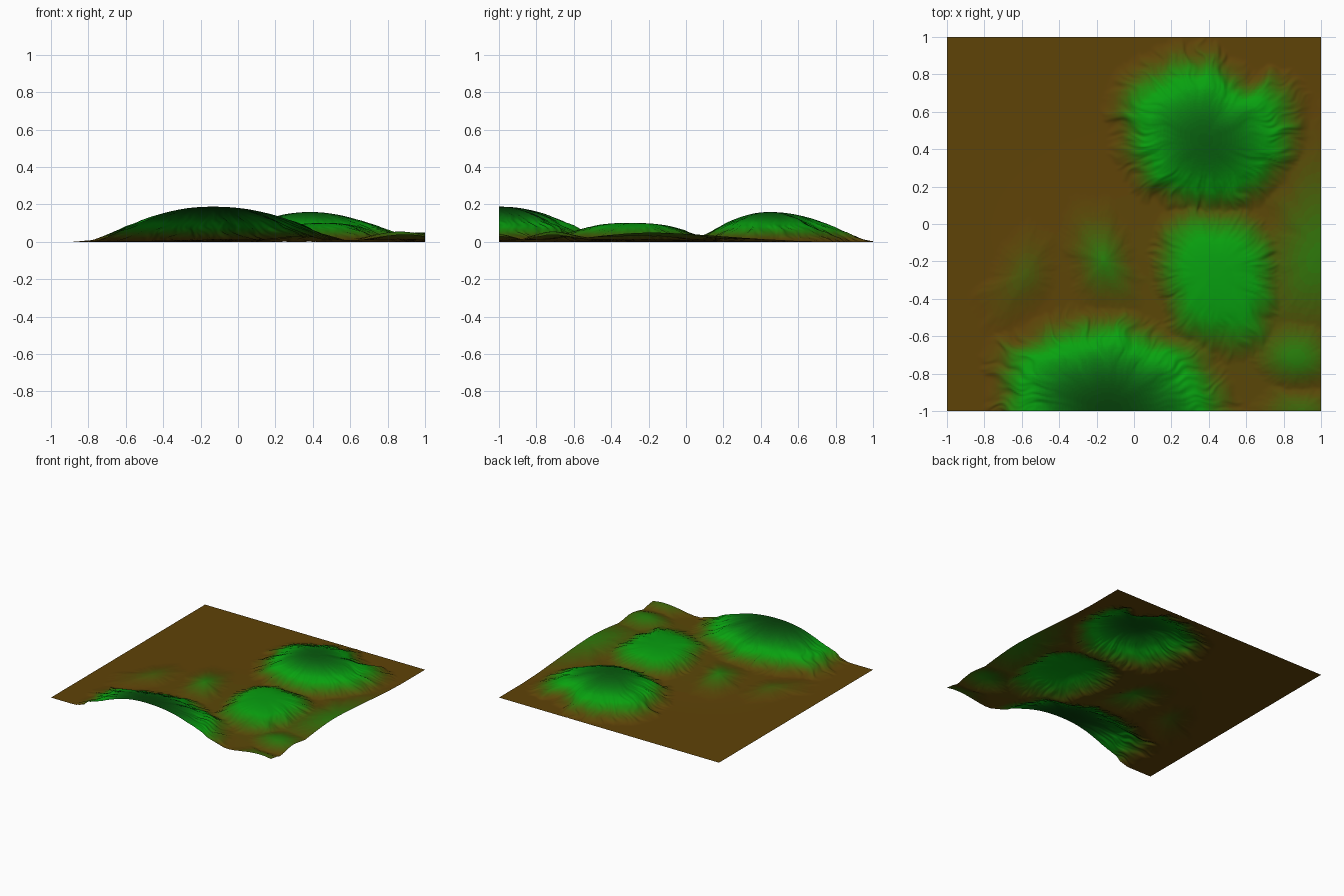
import bpy, bmesh, math
from mathutils import Vector, noise

if "Cube" in bpy.data.objects:
    bpy.data.objects.remove(bpy.data.objects["Cube"])

N = 260  # grid cells per side

# Hills: centre x, y, height, steepness power, foot radius every 30 degrees from +x
HILLS = [
    (-0.14, -1.0, 0.187, 2.2, [.74, .67, .57, .57, .60, .74, .66, .7, .7, .7, .7, .7]),
    (0.38, 0.45, 0.158, 2.1, [.58, .62, .46, .56, .57, .61, .52, .50, .44, .42, .45, .52]),
    (0.43, -0.26, 0.083, 2.8, [.37, .40, .40, .38, .44, .40, .35, .34, .44, .47, .53, .42]),
    (-0.16, -0.20, 0.046, 1.3, [.17, .18, .24, .36, .38, .29, .21, .21, .26, .28, .33, .25]),
    (-0.58, -0.27, 0.027, 1.5, [.17, .20, .28, .31, .23, .19, .20, .35, .40, .25, .20, .18]),
    (1.00, -0.15, 0.034, 1.8, [.3, .3, .5, .85, .55, .35, .33, .36, .45, .45, .4, .3]),
    (0.87, -0.72, 0.040, 1.8, [.27, .24, .22, .21, .22, .24, .26, .22, .19, .18, .20, .24]),
    (0.90, -1.00, 0.034, 1.8, [.25, .2, .15, .13, .15, .24, .30, .2, .2, .2, .2, .2]),
]


def foot_radius(radii, ang):
    t = (ang / math.tau * 12) % 12
    i = int(t) % 12
    f = t - int(t)
    f = f * f * (3 - 2 * f)
    return radii[i] * (1 - f) + radii[(i + 1) % 12] * f


def hill(x, y, k):
    cx, cy, h, p, radii = HILLS[k]
    dx, dy = x - cx, y - cy
    dist = math.hypot(dx, dy)
    if dist > 1.0:
        return 0.0
    # bend the gullies a little, then carve them radially
    ang = math.atan2(dy, dx) + 0.12 * noise.noise(Vector((x * 9, y * 9, k)))
    d = dist / foot_radius(radii, ang)
    c, s = math.cos(ang), math.sin(ang)
    gully = sum(a * noise.noise(Vector((c * n, s * n, d * n * 0.3 + 9 * k)))
                for a, n in ((.4, 4), (.28, 11), (.22, 24)))
    d *= 1 + 0.16 * gully * min(1, d * 1.6)
    return h * (1 - d ** p) ** 1.6 if d < 1 else 0.0


def height(x, y):
    # broad rise towards the front right, plus blended hills
    base = 0.022 * math.exp(-((x - 0.75) / 0.6) ** 2 - ((y + 0.4) / 0.55) ** 2)
    base += 0.007 * math.exp(-((x + 0.1) / 0.45) ** 2 - ((y + 0.25) / 0.4) ** 2)
    return base + sum(hill(x, y, k) ** 3 for k in range(len(HILLS))) ** (1 / 3)


# Colour bands as seen: brown soil, bright green slopes, dark green summits
STOPS = [(0.0, (.325, .235, .055)), (0.015, (.30, .26, .055)), (0.035, (.23, .34, .06)),
         (0.055, (.14, .44, .065)), (0.08, (.06, .55, .075)), (0.10, (.055, .54, .08)),
         (0.15, (.06, .35, .08)), (0.19, (.05, .22, .06))]
BANDS = 48
TOP = 0.19


def band_colour(z):
    for (z0, a), (z1, b) in zip(STOPS, STOPS[1:]):
        if z <= z1 + 1e-6:
            f = (z - z0) / (z1 - z0)
            # displayed tone back to linear
            return [((u + (v - u) * f) / 0.87) ** 2.2 for u, v in zip(a, b)] + [1]


# Terrain sheet
bm = bmesh.new()
bmesh.ops.create_grid(bm, x_segments=N, y_segments=N, size=1)
for v in bm.verts:
    v.co.z = height(v.co.x, v.co.y)
for f in bm.faces:
    f.smooth = True
    f.material_index = min(BANDS - 1, int(f.calc_center_median().z / TOP * BANDS))
mesh = bpy.data.meshes.new("terrain")
for i in range(BANDS):
    m = bpy.data.materials.new(f"ground_band_{i}")
    m.diffuse_color = band_colour(i / (BANDS - 1) * TOP)
    m.use_nodes = True
    m.node_tree.nodes["Principled BSDF"].inputs["Base Color"].default_value = m.diffuse_color
    mesh.materials.append(m)
bm.to_mesh(mesh)
bm.free()
terrain = bpy.data.objects.new("terrain", mesh)
bpy.context.collection.objects.link(terrain)
